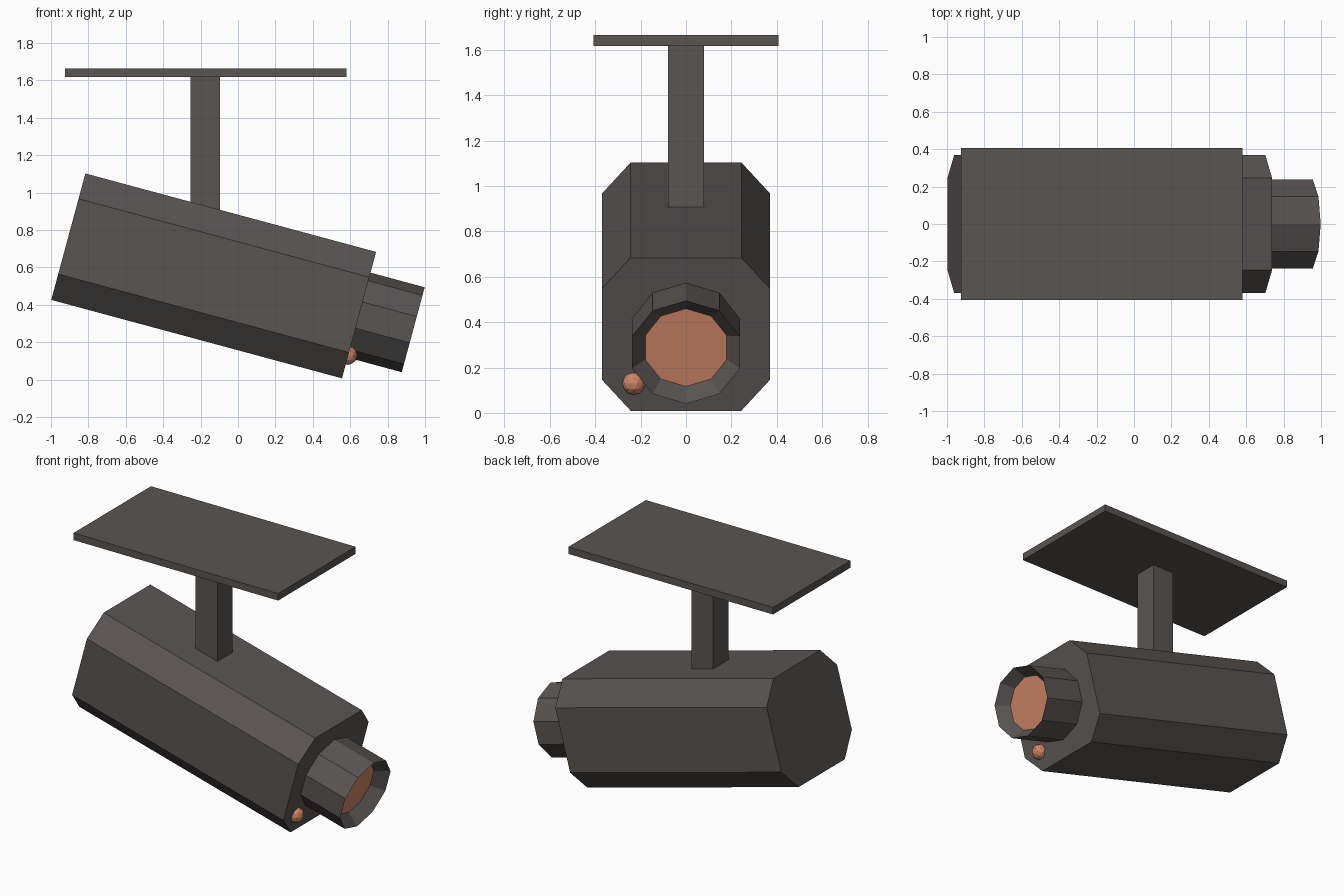
import bpy, bmesh, math
from mathutils import Matrix, Vector

if "Cube" in bpy.data.objects:
    bpy.data.objects.remove(bpy.data.objects["Cube"])

TILT = Matrix.Translation((-0.13, 0, 0.555)) @ Matrix.Rotation(math.radians(15.1), 4, 'Y')
HALF = 0.805  # half length of the housing along its tilted axis


def material(name, color):
    m = bpy.data.materials.new(name)
    m.diffuse_color = (*color, 1)
    m.use_nodes = True
    m.node_tree.nodes["Principled BSDF"].inputs["Base Color"].default_value = m.diffuse_color
    return m


GREY = material("dark_grey", (0.100, 0.089, 0.085))
COPPER = material("copper", (0.62, 0.235, 0.135))


def finish(name, bm, mat, matrix=Matrix()):
    bmesh.ops.transform(bm, matrix=matrix, verts=bm.verts)
    me = bpy.data.meshes.new(name)
    bm.to_mesh(me)
    bm.free()
    me.materials.append(mat)
    ob = bpy.data.objects.new(name, me)
    bpy.context.collection.objects.link(ob)
    return ob


def box(name, lo, hi):
    lo, hi = Vector(lo), Vector(hi)
    bm = bmesh.new()
    bmesh.ops.create_cube(bm, size=1)
    finish(name, bm, GREY, Matrix.Translation((lo + hi) / 2) @ Matrix.Diagonal((*(hi - lo), 1)))


def loft(bm, sections, cap_start=False, cap_end=False):
    """Join rings given as (x, [(y, z), ...]) along the tilted axis."""
    rings = [[bm.verts.new((x, y, z)) for y, z in pts] for x, pts in sections]
    for a, b in zip(rings, rings[1:]):
        for i in range(len(a)):
            j = (i + 1) % len(a)
            bm.faces.new((a[i], a[j], b[j], b[i]))
    if cap_start:
        bm.faces.new(rings[0][::-1])
    if cap_end:
        bm.faces.new(rings[-1])


def decagon(scale):
    return [(0.25 * scale * math.cos(math.radians(90 + 36 * i)),
             0.235 * scale * math.sin(math.radians(90 + 36 * i))) for i in range(10)]


# Ceiling plate and hanging post
box("ceiling_plate", (-0.925, -0.407, 1.618), (0.58, 0.407, 1.665))
box("hanging_post", (-0.255, -0.08, 0.86), (-0.095, 0.08, 1.625))

# Housing with chamfered long edges
octagon = [(0.37, -0.207), (0.37, 0.21), (0.245, 0.35), (-0.245, 0.35),
           (-0.37, 0.21), (-0.37, -0.207), (-0.242, -0.35), (0.242, -0.35)]
bm = bmesh.new()
loft(bm, [(-HALF, octagon), (HALF, octagon)], True, True)
finish("housing", bm, GREY, TILT)

# Lens barrel with a tapered recess
FRONT = HALF + 0.30
bm = bmesh.new()
loft(bm, [(HALF - 0.01, decagon(1)), (FRONT, decagon(1)), (FRONT - 0.08, decagon(0.755))])
finish("lens_barrel", bm, GREY, TILT)

# Lens glass at the bottom of the recess
bm = bmesh.new()
bm.faces.new([bm.verts.new((FRONT - 0.08, y, z)) for y, z in decagon(0.755)])
finish("lens_glass", bm, COPPER, TILT)

# Small indicator lamp on the front face
bm = bmesh.new()
bmesh.ops.create_icosphere(bm, subdivisions=2, radius=0.051)
finish("indicator_lamp", bm, COPPER, Matrix.Translation((0.588, -0.23, 0.13)))
